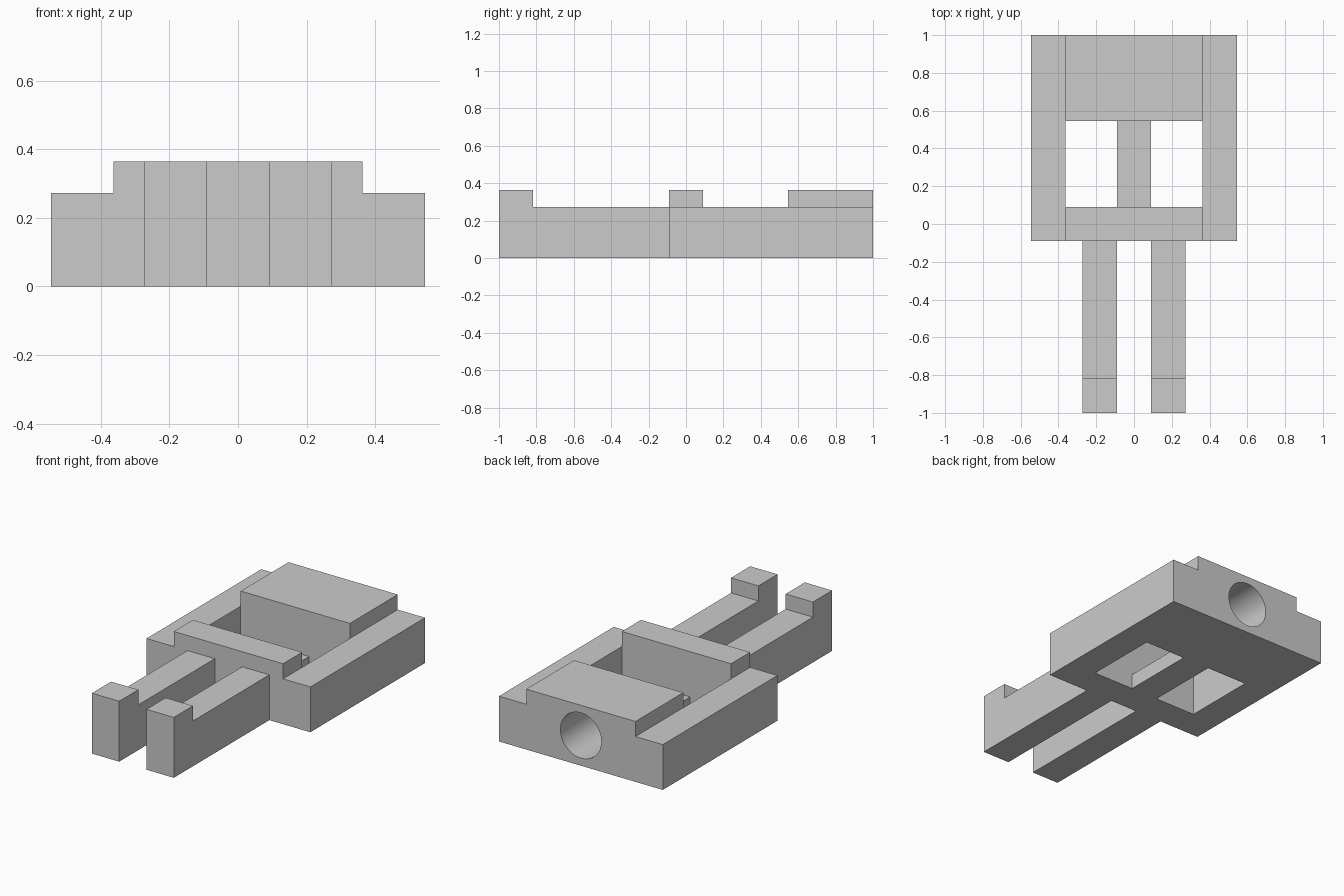
import bpy
import bmesh
import math
from mathutils import Matrix, Vector

cube = bpy.data.objects.get("Cube")
if cube:
    bpy.data.objects.remove(cube, do_unlink=True)

U = 1 / 11  # modelling unit: the whole part is 22 units long

grey = bpy.data.materials.new("plain_grey")
grey.use_nodes = True
COLOUR = (0.6, 0.6, 0.6, 1)
grey.diffuse_color = COLOUR
grey.node_tree.nodes["Principled BSDF"].inputs["Base Color"].default_value = COLOUR


def add_object(name, bm):
    mesh = bpy.data.meshes.new(name)
    bm.to_mesh(mesh)
    bm.free()
    mesh.materials.append(grey)
    obj = bpy.data.objects.new(name, mesh)
    bpy.context.collection.objects.link(obj)
    return obj


def box(name, x, y, top):
    """Box standing on the ground, given x range, y range and height in units."""
    bm = bmesh.new()
    size = Vector((x[1] - x[0], y[1] - y[0], top))
    centre = Vector((sum(x) / 2, sum(y) / 2, top / 2))
    bmesh.ops.create_cube(bm, size=1)
    bmesh.ops.scale(bm, vec=size * U, verts=bm.verts)
    bmesh.ops.translate(bm, vec=centre * U, verts=bm.verts)
    return add_object(name, bm)


def combine(target, tool, operation):
    """Apply a boolean and remove the tool object."""
    mod = target.modifiers.new(operation.lower(), "BOOLEAN")
    mod.operation, mod.object, mod.solver = operation, tool, "EXACT"
    bpy.context.view_layer.objects.active = target
    bpy.ops.object.modifier_apply(modifier=mod.name)
    bpy.data.objects.remove(tool, do_unlink=True)


# Rear block, with its raised middle
body = box("clip_body", (-6, 6), (6, 11), 3)
parts = [box("rear_raise", (-4, 4), (6, 11), 4)]

# Front crossbar, raised middle and low centre rib
parts += [box("crossbar", (-6, 6), (-1, 1), 3),
          box("crossbar_raise", (-4, 4), (-1, 1), 4),
          box("centre_rib", (-1, 1), (0, 7), 1)]

# Side rails, prongs and hooked prong tips on both sides
for s in (-1, 1):
    rail, prong = sorted((4 * s, 6 * s)), sorted((s, 3 * s))
    parts += [box("side_rail", rail, (-1, 11), 3),
              box("prong", prong, (-11, 0), 3),
              box("prong_tip", prong, (-11, -9), 4)]

for part in parts:
    combine(body, part, "UNION")

# Round blind socket in the back face
bm = bmesh.new()
bmesh.ops.create_cone(bm, cap_ends=True, segments=64, radius1=1.5 * U,
                      radius2=1.5 * U, depth=5 * U,
                      matrix=Matrix.Translation((0, 9.5 * U, 2 * U))
                      @ Matrix.Rotation(math.pi / 2, 4, "X"))
combine(body, add_object("socket_cutter", bm), "DIFFERENCE")

# Merge flush faces and shade the socket smoothly
bm = bmesh.new()
bm.from_mesh(body.data)
bmesh.ops.remove_doubles(bm, verts=bm.verts, dist=0.0001)
bmesh.ops.dissolve_limit(bm, angle_limit=math.radians(1), verts=bm.verts, edges=bm.edges)
bm.to_mesh(body.data)
bm.free()
body.select_set(True)
bpy.context.view_layer.objects.active = body
bpy.ops.object.shade_smooth_by_angle(angle=math.radians(30))
